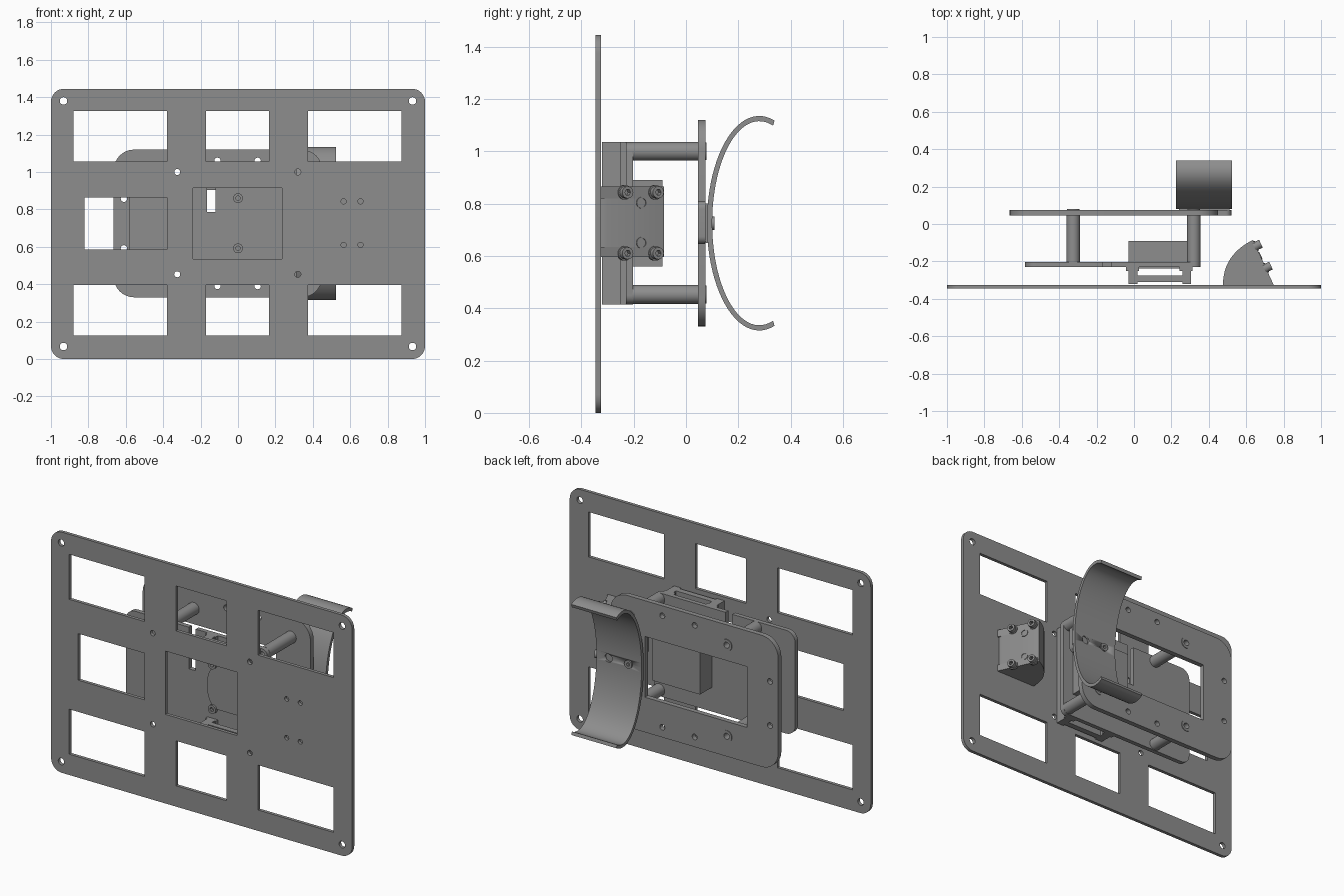
import bpy, math
from math import sin, cos, pi, radians
from mathutils import Matrix, Vector

if "Cube" in bpy.data.objects:
    bpy.data.objects.remove(bpy.data.objects["Cube"])

grey = bpy.data.materials.new("mid_grey")
grey.diffuse_color = (0.27, 0.27, 0.27, 1)
grey.use_nodes = True
grey.node_tree.nodes["Principled BSDF"].inputs["Base Color"].default_value = grey.diffuse_color


def circle(x, z, r, n=24):
    return [(x + r * cos(2 * pi * i / n), z + r * sin(2 * pi * i / n)) for i in range(n)]


def rect(x0, x1, z0, z1):
    return [(x0, z0), (x1, z0), (x1, z1), (x0, z1)]


def fillet(corners, n=8):
    """Round right-angled corners given as (x, z, radius)."""
    out = []
    for i, (x, z, r) in enumerate(corners):
        p = Vector((x, z))
        if r == 0:
            out.append((x, z))
            continue
        d1 = (Vector(corners[i - 1][:2]) - p).normalized()
        d2 = (Vector(corners[(i + 1) % len(corners)][:2]) - p).normalized()
        c = p + r * (d1 + d2)
        for k in range(n + 1):
            t = pi / 2 * k / n
            out.append(tuple(c - r * (d2 * cos(t) + d1 * sin(t))))
    return out


def add(name, mesh):
    ob = bpy.data.objects.new(name, mesh)
    bpy.context.collection.objects.link(ob)
    mesh.materials.clear()
    mesh.materials.append(grey)
    return ob


def extrude(name, loops, a, b, axis="Y"):
    """Extrude a 2D outline with holes from a to b along an axis."""
    cu = bpy.data.curves.new(name + "_profile", "CURVE")
    cu.dimensions, cu.fill_mode = "2D", "BOTH"
    cu.extrude = (b - a) / 2
    for loop in loops:
        s = cu.splines.new("POLY")
        s.points.add(len(loop) - 1)
        for pt, (u, v) in zip(s.points, loop):
            pt.co = (u, v, 0, 1)
        s.use_cyclic_u = True
    tmp = bpy.data.objects.new(name + "_tmp", cu)
    bpy.context.collection.objects.link(tmp)
    dg = bpy.context.evaluated_depsgraph_get()
    mesh = bpy.data.meshes.new_from_object(tmp.evaluated_get(dg))
    bpy.data.objects.remove(tmp)
    m = (a + b) / 2
    rx = Matrix.Rotation(pi / 2, 4, "X")
    mesh.transform({
        "Y": Matrix.Translation((0, m, 0)) @ rx,
        "X": Matrix.Translation((m, 0, 0)) @ Matrix.Rotation(pi / 2, 4, "Z") @ rx,
        "Z": Matrix.Translation((0, 0, m))}[axis])
    return add(name, mesh)


def box(name, x0, x1, y0, y1, z0, z1):
    return extrude(name, [rect(x0, x1, z0, z1)], y0, y1)


MZ = 0.725                                    # mid height of the mechanism
posts = [(x, z) for x in (-0.325, 0.32) for z in (0.453, 1.0)]

# front mounting plate with windows and screw holes
loops = [fillet([(-1, 0, .07), (1, 0, .07), (1, 1.445, .07), (-1, 1.445, .07)])]
for z0, z1 in ((.125, .395), (1.055, 1.325)):
    for x0, x1 in ((-.88, -.38), (-.17, .165), (.375, .875)):
        loops.append(rect(x0, x1, z0, z1))
loops += [rect(-.82, -.38, .585, .865), rect(-.24, .235, .535, .915)]
loops += [circle(x, z, .02) for x in (-.933, .933) for z in (.067, 1.38)]
loops += [circle(x, z, .016) for x, z in posts]
loops += [circle(x, z, .014, 16) for x in (.565, .655) for z in (.61, .843)]
extrude("front_plate", loops, -.345, -.325)

# middle plate with a notch in its top edge
outline = fillet([(-.583, .415, .06), (.355, .415, .035), (.355, 1.035, .035), (-.12, 1.035, 0),
                  (-.12, .785, 0), (-.165, .785, 0), (-.165, 1.035, 0), (-.583, 1.035, .06)])
extrude("middle_plate", [outline] + [circle(x, z, .018) for x, z in posts], -.23, -.203)

# back plate with a tab under the cuff
outline = fillet([(-.665, .33, .11), (.45, .33, .11), (.45, .645, 0), (.52, .645, .03),
                  (.52, .81, .03), (.45, .81, 0), (.45, 1.12, .11), (-.665, 1.12, .11)])
loops = [outline, rect(-.457, .22, .54, .905)]
loops += [circle(x, z, .018) for x, z in posts]
loops += [circle(x, z, .017, 16) for x in (-.11, .105) for z in (.39, 1.06)]
loops += [circle(-.61, z, .017, 16) for z in (.592, .857)]
extrude("back_plate", loops, .045, .075)
box("cuff_pad", .24, .51, .073, .088, .65, .80)

# hollow posts between the two plates, with screw rings behind
for x, z in posts:
    extrude("post", [circle(x, z, .036, 32), circle(x, z, .018)], -.204, .046)
    extrude("screw_ring", [circle(x, z, .034), circle(x, z, .018)], .074, .079)

# curved arm cuff, an open elliptical band
def band(a, b):
    lim = radians(107)
    return [(.28 - a * cos(t), MZ + b * sin(t)) for t in
            (-lim + 2 * lim * i / 48 for i in range(49))]

cuff = extrude("cuff", [band(.2, .41) + band(.18, .39)[::-1]], .225, .525, "X")
for x in (.31, .445):
    cut = extrude("cuff_cutter", [circle(x, MZ, .025)], .03, .16)
    cut.hide_render = True
    cut.hide_viewport = True
    mod = cuff.modifiers.new("hole", "BOOLEAN")
    mod.operation, mod.object, mod.solver = "DIFFERENCE", cut, "EXACT"
extrude("cuff_screw", [circle(.31, MZ, .025), circle(.31, MZ, .011, 6)], .08, .108)

# motor box on the back of the middle plate
box("motor_box", -.03, .285, -.204, -.09, .56, .89)

# slide frame between the front and middle plates
box("slide_rail", .258, .305, -.322, -.229, .415, 1.035)
box("slide_rail_flange", .243, .312, -.25, -.229, .415, 1.035)
for z0, z1 in ((.415, .53), (.92, 1.035)):
    box("slide_end", -.03, .02, -.322, -.229, z0, z1)
    box("slide_end_flange", -.042, .027, -.25, -.229, z0, z1)
    box("slide_crossbar", .015, .262, -.31, -.275, z0, z1)

# drive plate with a rounded edge and two screws
arc = [(.03 - .07 * cos(t), MZ + .13 * sin(t)) for t in
       (-pi / 2 + pi * i / 16 for i in range(17))]
extrude("drive_plate", [arc + [(.25, .855), (.25, .595)]], -.238, -.229)
for z in (.592, .86):
    extrude("drive_screw", [circle(0, z, .026), circle(0, z, .012, 12)], -.25, -.229)

# angled side bracket: rounded back, slanted face, notched foot
top, foot = Vector((.636, -.085)), Vector((.747, -.326))
back = []
for i in range(13):
    t = i / 12
    p = (1 - t) ** 2 * Vector((.476, -.326)) + 2 * t * (1 - t) * Vector((.475, -.165)) + t * t * top
    back.append(tuple(p))
ridge = top + (foot - top) * .89
low = [(.476, -.326)] + back[1:] + [tuple(foot)]
mid = back + [tuple(ridge), (ridge.x, -.326)]
for name, prof, z0, z1 in (("bracket_lower", low, .595, .635), ("bracket_core", mid, .635, .82),
                           ("bracket_upper", low, .82, .865)):
    extrude(name, [prof], z0, z1, "Z")

# bracket screws and dark sockets, normal to the slanted face
d = (foot - top).normalized()
normal = Vector((-d.y, d.x, 0))
turn = normal.to_track_quat("Z", "Y").to_matrix().to_4x4()
def on_slant(name, loops, h0, h1, y, z):
    ob = extrude(name, loops, h0, h1, "Z")
    p = top + (foot - top) * ((y - top.y) / (foot.y - top.y))
    ob.data.transform(Matrix.Translation((p.x, p.y, z)) @ turn)

for z in (.61, .843):
    for y in (-.118, -.235):
        on_slant("bracket_screw", [circle(0, 0, .023, 20), circle(0, 0, .012, 6)], -.01, .03, y, z)
        on_slant("bracket_washer", [circle(0, 0, .028, 20)], -.01, .006, y, z)
for z in (.65, .803):
    on_slant("bracket_eyelet", [circle(0, 0, .022, 20), circle(0, 0, .017, 20)], -.01, .004, -.17, z)

# weld and smooth the round walls, keep edges sharp
for ob in bpy.context.scene.objects:
    ob.select_set(not ob.hide_render)
    if not ob.hide_render:
        bpy.context.view_layer.objects.active = ob
        bpy.ops.object.mode_set(mode="EDIT")
        bpy.ops.mesh.select_all(action="SELECT")
        bpy.ops.mesh.remove_doubles(threshold=.0002)
        bpy.ops.mesh.normals_make_consistent(inside=False)
        bpy.ops.object.mode_set(mode="OBJECT")
        bpy.ops.object.shade_smooth_by_angle(angle=radians(30))
    ob.select_set(False)
